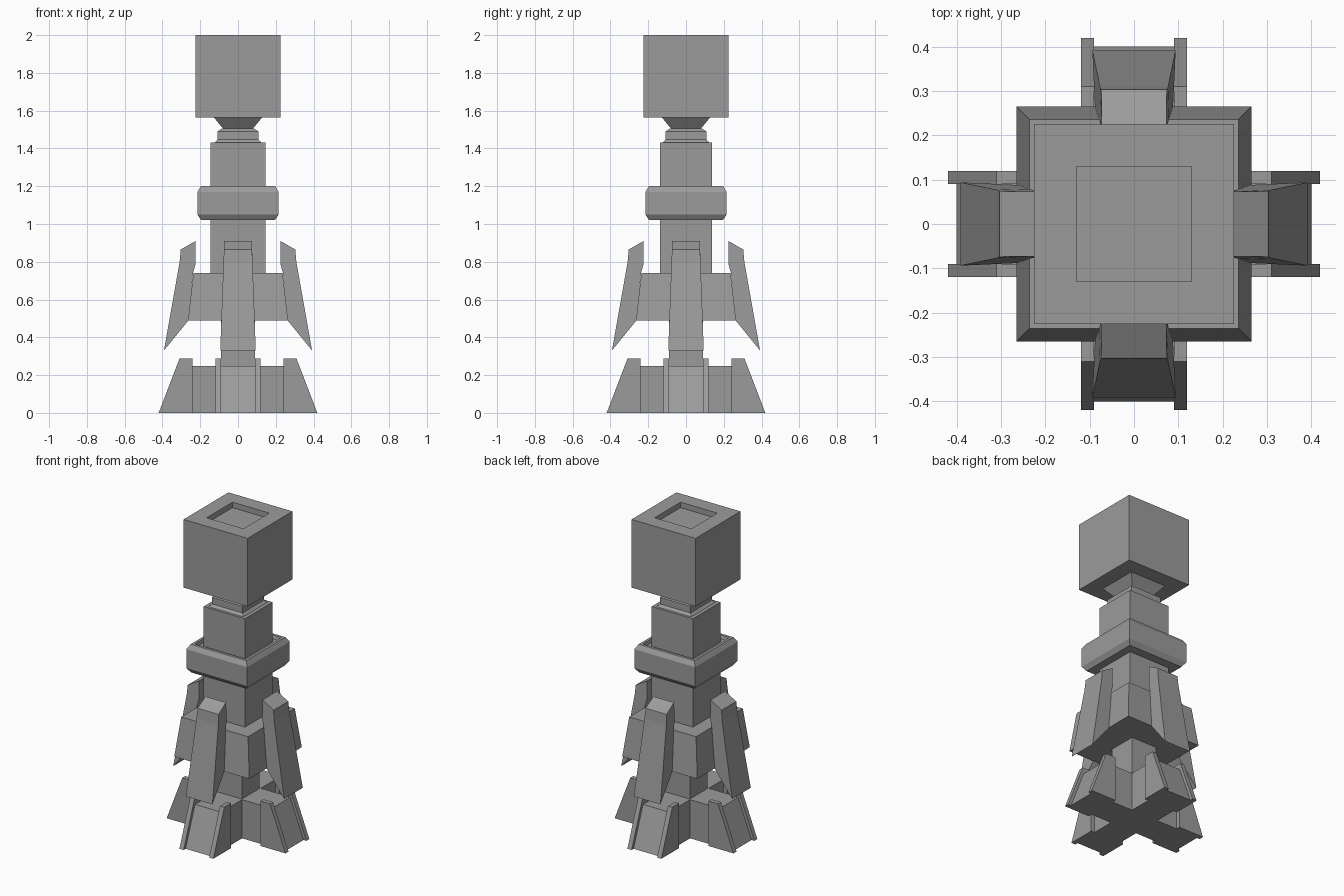
import bpy, bmesh, math
from mathutils import Matrix

cube = bpy.data.objects.get("Cube")
if cube:
    bpy.data.objects.remove(cube, do_unlink=True)

grey = bpy.data.materials.new("stone_grey")
grey.use_nodes = True
COLOUR = (0.33, 0.33, 0.33, 1)
grey.diffuse_color = COLOUR
grey.node_tree.nodes["Principled BSDF"].inputs["Base Color"].default_value = COLOUR


def finish(name, bm):
    bmesh.ops.recalc_face_normals(bm, faces=bm.faces)
    mesh = bpy.data.meshes.new(name)
    bm.to_mesh(mesh)
    bm.free()
    mesh.materials.append(grey)
    obj = bpy.data.objects.new(name, mesh)
    bpy.context.collection.objects.link(obj)
    return obj


def square_stack(name, rings, ratio=1.0):
    """Loft square rings given as (half width, height), capped at both ends."""
    bm = bmesh.new()
    loops = [[bm.verts.new((h * sx, h * ratio * sy, z))
              for sx, sy in ((-1, -1), (1, -1), (1, 1), (-1, 1))] for h, z in rings]
    for a, b in zip(loops, loops[1:]):
        for i in range(4):
            j = (i + 1) % 4
            bm.faces.new((a[i], a[j], b[j], b[i]))
    bm.faces.new(loops[0][::-1])
    bm.faces.new(loops[-1])
    return finish(name, bm)


def slab(name, profile, near, far, turn):
    """Extrude an (x, z) profile between y limits given per point, then turn it about z."""
    bm = bmesh.new()
    a = [bm.verts.new((x, y, z)) for (x, z), y in zip(profile, near)]
    b = [bm.verts.new((x, y, z)) for (x, z), y in zip(profile, far)]
    n = len(profile)
    bm.faces.new(a)
    bm.faces.new(b[::-1])
    for i in range(n):
        j = (i + 1) % n
        bm.faces.new((a[i], b[i], b[j], a[j]))
    bm.transform(Matrix.Rotation(turn, 4, 'Z'))
    return finish(name, bm)


# Central tower
square_stack("lower_post", [(0.09, 0), (0.09, 0.5)])
square_stack("middle_block", [(0.265, 0.49), (0.236, 0.74)])
square_stack("column", [(0.146, 0.6), (0.146, 1.432)], 0.95)
square_stack("ring_band", [(0.195, 1.02), (0.215, 1.05), (0.215, 1.17),
                           (0.197, 1.2), (0.18, 1.2), (0.175, 1.178)])
square_stack("collar", [(0.125, 1.43), (0.108, 1.447), (0.108, 1.49), (0.085, 1.505)])
square_stack("neck", [(0.075, 1.5), (0.13, 1.567)])
square_stack("head_block", [(0.226, 1.565), (0.226, 2.0), (0.13, 2.0), (0.13, 1.965)])

# Fins, legs and rails repeated on the four sides
fin = [(0.224, 0.91), (0.303, 0.865), (0.309, 0.8), (0.392, 0.33),
       (0.262, 0.49), (0.238, 0.74), (0.224, 0.79)]
fin_half = [0.073, 0.074, 0.077, 0.094, 0.088, 0.079, 0.076]
leg = [(0.0, 0), (0.4, 0), (0.305, 0.247), (0.0, 0.247)]
rail = [(0.242, 0), (0.42, 0), (0.31, 0.287), (0.242, 0.287)]

for i, side in enumerate(("left", "back", "right", "front")):
    turn = i * math.pi / 2
    slab(side + "_fin", fin, [-h for h in fin_half], fin_half, turn)
    slab(side + "_leg", leg, [-0.095] * 4, [0.095] * 4, turn)
    for label, sign in (("a", -1), ("b", 1)):
        slab(f"{side}_rail_{label}", rail, [sign * 0.09] * 4, [sign * 0.12] * 4, turn)
